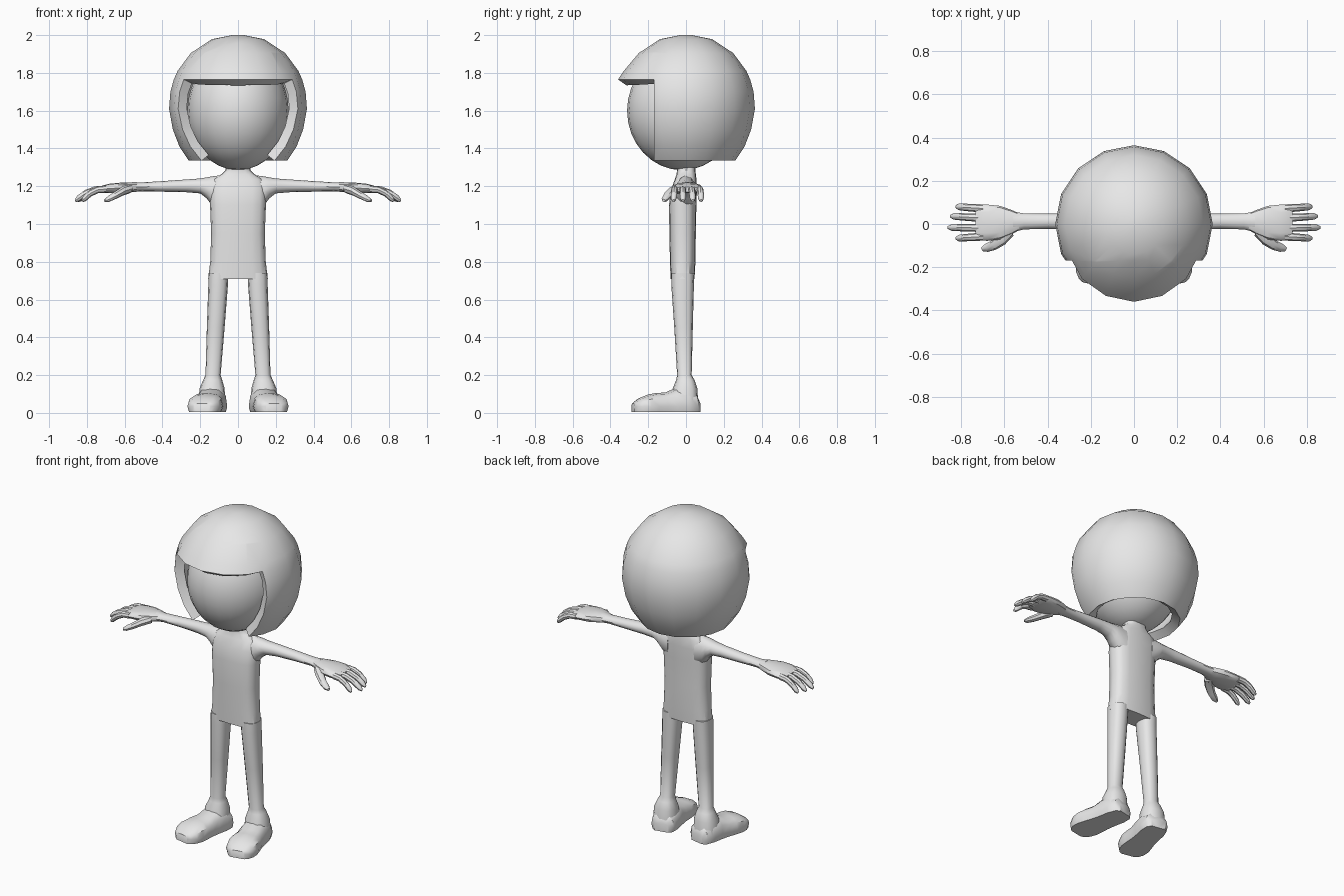
import bpy, bmesh, math
from mathutils import Vector

if "Cube" in bpy.data.objects:
    bpy.data.objects.remove(bpy.data.objects["Cube"])

grey = bpy.data.materials.new("plain_grey")
grey.diffuse_color = (0.8, 0.8, 0.8, 1)
grey.use_nodes = True
grey.node_tree.nodes["Principled BSDF"].inputs["Base Color"].default_value = grey.diffuse_color


def spow(v, e):
    return math.copysign(abs(v) ** e, v) if abs(v) > 1e-6 else 0.0


def loft(bm, rings, n=12, e=1.0):
    """Skin a capped tube through rings of (centre, half axis a, half axis b)."""
    loops = []
    for c, a, b in rings:
        c, a, b = Vector(c), Vector(a), Vector(b)
        loops.append([bm.verts.new(c + a * spow(math.cos(t), e) + b * spow(math.sin(t), e))
                      for t in (2 * math.pi * i / n for i in range(n))])
    for p, q in zip(loops, loops[1:]):
        for i in range(n):
            j = (i + 1) % n
            bm.faces.new((p[i], p[j], q[j], q[i]))
    caps = bm.faces.new(loops[0]), bm.faces.new(loops[-1])
    bmesh.ops.recalc_face_normals(bm, faces=bm.faces[:])
    return caps


def finish(name, bm, mirror=False, shell=0.0, angle=40):
    me = bpy.data.meshes.new(name)
    bm.to_mesh(me)
    bm.free()
    ob = bpy.data.objects.new(name, me)
    bpy.context.collection.objects.link(ob)
    me.materials.append(grey)
    bpy.ops.object.select_all(action='DESELECT')
    ob.select_set(True)
    bpy.context.view_layer.objects.active = ob
    if shell:
        m = ob.modifiers.new("shell", 'SOLIDIFY')
        m.thickness, m.offset = shell, -1
        bpy.ops.object.modifier_apply(modifier=m.name)
    bpy.ops.object.shade_smooth_by_angle(angle=math.radians(angle))
    if mirror:
        m = ob.modifiers.new("mirror", 'MIRROR')
        m.use_clip = False
        m.use_mirror_merge = False
    return ob


def upright(x, z, rx, y0, y1):
    """Horizontal ring spanning y0..y1."""
    return (x, (y0 + y1) / 2, z), (rx, 0, 0), (0, (y1 - y0) / 2, 0)


def sideways(x, y, ry, z0, z1):
    """Ring across the x axis spanning z0..z1."""
    return (x, y, (z0 + z1) / 2), (0, ry, 0), (0, 0, (z1 - z0) / 2)


# Helmet: turned shell, cut open at the face, with a brim drawn forward
bm = bmesh.new()
profile = [(.26, 1.335), (.31, 1.41), (.345, 1.50), (.365, 1.61), (.358, 1.70), (.34, 1.765),
           (.32, 1.81), (.25, 1.905), (.14, 1.978), (.03, 2.0)]
bottom, _ = loft(bm, [((0, 0, z), (r, 0, 0), (0, r, 0)) for r, z in profile], 16)
bm.faces.remove(bottom)
bmesh.ops.bisect_plane(bm, geom=bm.verts[:] + bm.edges[:] + bm.faces[:],
                       plane_co=(0, -.17, 0), plane_no=(0, 1, 0), dist=1e-5)
opening = [f for f in bm.faces if f.calc_center_median().y < -.17 and f.calc_center_median().z < 1.765]
bmesh.ops.delete(bm, geom=opening, context='FACES')
for v in bm.verts:
    if v.co.y < -.18 and 1.76 < v.co.z < 1.83:
        v.co.y *= 1.06 if v.co.z < 1.78 else 1.03
finish("helmet", bm, shell=.055)

# Head
bm = bmesh.new()
bmesh.ops.create_uvsphere(bm, u_segments=24, v_segments=16, radius=1)
for v in bm.verts:
    v.co = Vector((v.co.x * .268, v.co.y * .292 - .02, v.co.z * .315 + 1.6))
finish("head", bm)

# Torso and neck
bm = bmesh.new()
loft(bm, [upright(0, *r) for r in [
    (.71, .158, -.082, .045), (.80, .147, -.085, .05), (.95, .142, -.088, .052),
    (1.10, .148, -.09, .055), (1.18, .15, -.08, .058), (1.235, .135, -.06, .056),
    (1.262, .09, -.05, .052), (1.285, .066, -.048, .05), (1.37, .066, -.05, .05)]], 16, .7)
finish("torso", bm)

# Legs, flaring into the ankles
bm = bmesh.new()
loft(bm, [upright(*r) for r in [
    (.104, .74, .052, -.078, .044), (.105, .68, .052, -.078, .042), (.118, .45, .047, -.062, .036),
    (.132, .20, .04, -.047, .03), (.134, .175, .05, -.052, .045), (.137, .13, .066, -.07, .06),
    (.139, .05, .072, -.08, .065)]], 12, .8)
finish("leg", bm, mirror=True)

# Shoes: toes turned outwards, flat soles
bm = bmesh.new()
loft(bm, [((.135 - y * .2, y, .035), (w, w * .2, 0), (0, 0, top - .035)) for y, w, top in [
    (.068, .045, .06), (.05, .068, .10), (.0, .078, .13), (-.06, .077, .13), (-.11, .08, .108),
    (-.16, .088, .105), (-.20, .092, .098), (-.24, .085, .082), (-.268, .066, .062),
    (-.28, .045, .05)]], 12, .75)
for v in bm.verts:
    if v.co.z < .03:
        v.co.z = 0.004
finish("shoe", bm, mirror=True)

# Arms, with a wide shoulder root
bm = bmesh.new()
loft(bm, [sideways(*r) for r in [
    (.09, 0, .055, 1.07, 1.258), (.14, .0, .056, 1.10, 1.252), (.165, .002, .052, 1.135, 1.247),
    (.20, .005, .045, 1.162, 1.241), (.27, .01, .038, 1.168, 1.236), (.40, .013, .035, 1.171, 1.227),
    (.51, .012, .037, 1.173, 1.22), (.56, .01, .048, 1.169, 1.222)]], 12)
finish("arm", bm, mirror=True)

# Hands: palm, four drooping fingers and a thumb
bm = bmesh.new()
loft(bm, [sideways(*r) for r in [
    (.53, .011, .038, 1.174, 1.219), (.57, .008, .058, 1.168, 1.221), (.62, .006, .078, 1.163, 1.219),
    (.68, .006, .084, 1.163, 1.213), (.72, .007, .082, 1.165, 1.203), (.735, .007, .072, 1.17, 1.196)]], 12, .8)
for y0, y1, tip in [(.072, .08, .825), (.028, .036, .85), (-.018, -.016, .862), (-.058, -.066, .825)]:
    rings = []
    for t, drop, r in [(0, 0, .019), (.35, .004, .018), (.65, .022, .017), (.9, .05, .015), (1, .062, .007)]:
        rings.append(((.70 + (tip - .70) * t, y0 + (y1 - y0) * t, 1.185 - drop),
                      (0, r, 0), (r * .4 * t, 0, r)))
    loft(bm, rings, 8)
loft(bm, [((x, y, z), (r * .5, r, 0), (0, 0, r)) for x, y, z, r in [
    (.57, -.03, 1.188, .024), (.61, -.07, 1.175, .025), (.65, -.098, 1.152, .021),
    (.685, -.112, 1.133, .017), (.705, -.118, 1.124, .008)]], 8)
finish("hand", bm, mirror=True)
